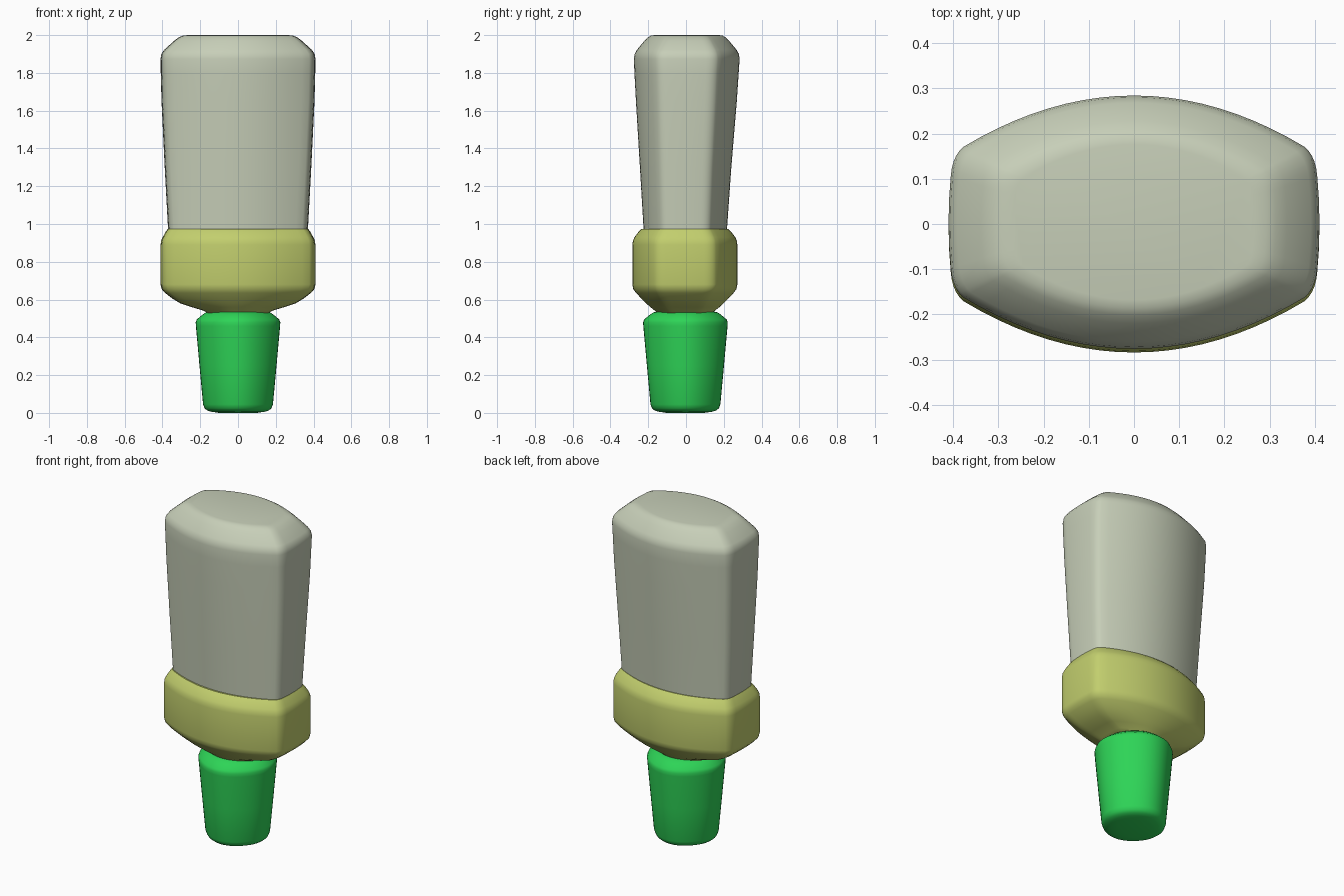
import bpy, bmesh, math

if "Cube" in bpy.data.objects:
    bpy.data.objects.remove(bpy.data.objects["Cube"], do_unlink=True)


def material(name, rgb):
    m = bpy.data.materials.new(name)
    m.use_nodes = True
    m.diffuse_color = (*rgb, 1)
    bsdf = next(n for n in m.node_tree.nodes if n.type == 'BSDF_PRINCIPLED')
    bsdf.inputs["Base Color"].default_value = (*rgb, 1)
    bsdf.inputs["Roughness"].default_value = 0.6
    return m


def barrel_outline(w, d, e):
    """Bowed front and back (depth d), near-flat sides (corner depth e), rounded corners."""
    q = []
    for i in range(11):
        t = 0.92 * i / 10
        q.append((w * t, d - (d - e) * t * t))
    a, c, b = q[-1], (0.98 * w, e), (0.988 * w, 0.7 * e)
    for i in range(1, 6):
        t = i / 5
        q.append(tuple((1 - t) ** 2 * a[k] + 2 * t * (1 - t) * c[k] + t * t * b[k] for k in (0, 1)))
    q += [(0.997 * w, 0.35 * e), (w, 0)]
    # Mirror the quarter into a closed loop
    lower = [(x, -y) for x, y in reversed(q[:-1])]
    right = q + lower
    left = [(-x, y) for x, y in reversed(right[1:-1])]
    return right + left


def round_outline(r):
    """Circle very slightly squared off between the axes."""
    pts = []
    for i in range(48):
        a = -2 * math.pi * i / 48
        s = r * (1 - 0.035 * math.sin(2 * a) ** 2)
        pts.append((s * math.cos(a), s * math.sin(a)))
    return pts


def loft(name, rings, mat, angle=35):
    """Skin a list of (z, y offset, outline) rings and cap both ends."""
    bm = bmesh.new()
    loops = [[bm.verts.new((x, y + oy, z)) for x, y in pts] for z, oy, pts in rings]
    for lo, hi in zip(loops, loops[1:]):
        n = len(lo)
        for i in range(n):
            j = (i + 1) % n
            bm.faces.new((lo[i], hi[i], hi[j], lo[j]))
    bm.faces.new(loops[0])
    bm.faces.new(loops[-1][::-1])
    bmesh.ops.recalc_face_normals(bm, faces=bm.faces)
    me = bpy.data.meshes.new(name)
    bm.to_mesh(me)
    bm.free()
    me.materials.append(mat)
    ob = bpy.data.objects.new(name, me)
    bpy.context.collection.objects.link(ob)
    bpy.ops.object.select_all(action='DESELECT')
    bpy.context.view_layer.objects.active = ob
    ob.select_set(True)
    bpy.ops.object.shade_smooth_by_angle(angle=math.radians(angle))
    return ob


grey = material("warm grey", (0.57, 0.62, 0.48))
olive = material("yellow green", (0.54, 0.62, 0.155))
green = material("bright green", (0.027, 0.66, 0.095))

# Tapered grip with a chamfered top: z, half width, half depth, corner depth, y offset
grip = [(0.93, .368, .218, .115, -.004), (1.30, .388, .242, .125, -.002),
        (1.65, .405, .267, .137, .002), (1.80, .409, .276, .142, .003),
        (1.875, .410, .280, .146, .004), (1.900, .406, .276, .143, .004),
        (1.922, .391, .264, .136, .004), (1.970, .338, .224, .113, .004),
        (1.988, .314, .205, .103, .004), (1.997, .292, .190, .095, .004),
        (2.0, .265, .172, .086, .004)]
loft("grip", [(z, o, barrel_outline(w, d, e)) for z, w, d, e, o in grip], grey)

# Collar with a bevelled top and a funnel underside
collar = [(0.528, .160, .145, .070), (0.542, .185, .160, .078), (0.560, .245, .183, .088),
          (0.580, .305, .205, .100), (0.605, .347, .230, .115), (0.635, .386, .258, .131),
          (0.655, .404, .273, .140), (0.680, .410, .278, .144), (0.890, .410, .278, .144),
          (0.912, .407, .275, .142), (0.930, .399, .267, .137), (0.960, .382, .244, .125),
          (0.974, .372, .229, .118)]
loft("collar", [(z, -.006, barrel_outline(w, d, e)) for z, w, d, e in collar], olive)

# Tapered round plug at the bottom
plug = [(0.0, .10), (0.006, .140), (0.012, .162), (0.024, .177), (0.045, .185),
        (0.25, .204), (0.46, .223), (0.480, .224), (0.495, .218), (0.520, .188),
        (0.532, .170), (0.536, .150)]
loft("plug", [(z, -.003, round_outline(r)) for z, r in plug], green)
